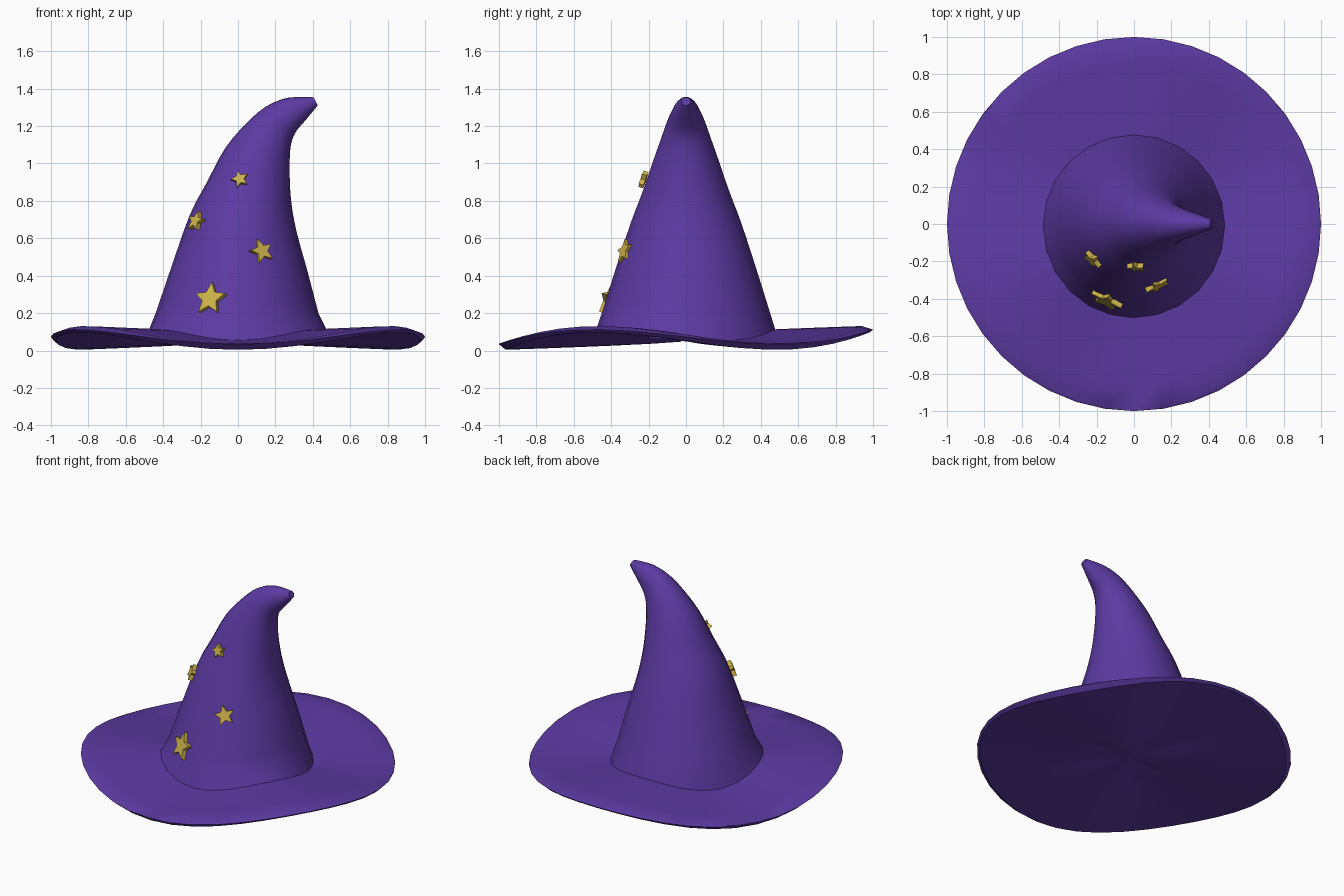
import bpy
import bmesh
import math
from mathutils import Vector, Matrix

if "Cube" in bpy.data.objects:
    bpy.data.objects.remove(bpy.data.objects["Cube"], do_unlink=True)


def make_material(name, rgb):
    mat = bpy.data.materials.new(name)
    mat.use_nodes = True
    mat.diffuse_color = (*rgb, 1)
    mat.node_tree.nodes["Principled BSDF"].inputs["Base Color"].default_value = (*rgb, 1)
    return mat


purple = make_material("purple felt", (0.108, 0.042, 0.365))
gold = make_material("gold", (0.62, 0.45, 0.07))


def finish(name, bm, mat, smooth_angle=None):
    bmesh.ops.recalc_face_normals(bm, faces=bm.faces)
    mesh = bpy.data.meshes.new(name)
    bm.to_mesh(mesh)
    bm.free()
    mesh.materials.append(mat)
    obj = bpy.data.objects.new(name, mesh)
    bpy.context.collection.objects.link(obj)
    if smooth_angle:
        bpy.ops.object.select_all(action="DESELECT")
        obj.select_set(True)
        bpy.context.view_layer.objects.active = obj
        bpy.ops.object.shade_smooth_by_angle(angle=math.radians(smooth_angle))
    return obj


def loft(rings):
    """Skin closed rings of points and cap both ends."""
    bm = bmesh.new()
    loops = [[bm.verts.new(p) for p in ring] for ring in rings]
    n = len(loops[0])
    for a, b in zip(loops, loops[1:]):
        for i in range(n):
            j = (i + 1) % n
            bm.faces.new((a[i], a[j], b[j], b[i]))
    bm.faces.new(loops[0])
    bm.faces.new(loops[-1])
    return bm


def angles(n):
    return [math.tau * i / n for i in range(n)]


# Brim: a thin disc with three waves round its edge
def wave(a):
    return -math.sin(3 * a)


def brim_z(r, a):
    return 0.085 + 0.048 * wave(a) * r ** 0.7


def brim_ring(radius, drop):
    ring = []
    for a in angles(40):
        r = radius(wave(a))
        ring.append((r * math.cos(a), r * math.sin(a), brim_z(r, a) - drop(wave(a))))
    return ring


steps = [0.03, 0.2, 0.4, 0.55, 0.7, 0.85]
rings = [brim_ring(lambda w: s, lambda w: 0.034) for s in steps]
rings.append(brim_ring(lambda w: 0.975 + 0.01 * w, lambda w: 0.034))
rings.append(brim_ring(lambda w: 1.0, lambda w: 0.012 + 0.009 * w))
rings.append(brim_ring(lambda w: 0.97 - 0.03 * w, lambda w: 0.0))
rings += [brim_ring(lambda w: s, lambda w: 0.0) for s in reversed(steps)]
finish("brim", loft(rings), purple, 40)

# Crown: tapering rings that bend over to one side
# each section: left x, left z, right x, right z, half depth
sections = [
    (-0.44, 0.20, 0.43, 0.20, 0.45),
    (-0.355, 0.45, 0.37, 0.43, 0.375),
    (-0.257, 0.727, 0.312, 0.64, 0.295),
    (-0.166, 0.90, 0.283, 0.81, 0.23),
    (-0.07, 1.08, 0.276, 0.98, 0.17),
    (0.04, 1.21, 0.283, 1.10, 0.125),
    (0.15, 1.305, 0.31, 1.17, 0.092),
    (0.27, 1.352, 0.36, 1.23, 0.062),
    (0.405, 1.354, 0.426, 1.31, 0.025),
]


def spline(p, q, r, s, t):
    """Catmull-Rom blend between q and r."""
    return [0.5 * (2 * b + (c - a) * t + (2 * a - 5 * b + 4 * c - d) * t * t
                   + (3 * b - a - 3 * c + d) * t ** 3)
            for a, b, c, d in zip(p, q, r, s)]


def crown_ring(section):
    lx, lz, rx, rz, h = section
    return [((lx + rx) / 2 + (rx - lx) / 2 * math.cos(a), h * math.sin(a),
             (lz + rz) / 2 + (rz - lz) / 2 * math.cos(a)) for a in angles(24)]


base = [(0.488 * math.cos(a), 0.49 * math.sin(a) - 0.012, brim_z(0.49, a) - 0.004)
        for a in angles(24)]
crown = [base]
last = len(sections) - 1
for i in range(last):
    quad = [sections[min(max(i + k, 0), last)] for k in (-1, 0, 1, 2)]
    crown += [crown_ring(spline(*quad, t)) for t in (0, 1 / 3, 2 / 3)]
crown.append(crown_ring(sections[-1]))
finish("crown", loft(crown), purple, 50)


# Stars: extruded five-pointed plates leaning against the crown
def star(name, centre, normal, size, roll):
    outline = []
    for i in range(10):
        a = math.pi / 2 + math.pi * i / 5 + math.radians(roll)
        r = size if i % 2 == 0 else size * 0.47
        outline.append((r * math.cos(a), r * math.sin(a)))
    half = 0.014
    bm = loft([[(x, y, z) for x, y in outline] for z in (-half, half)])
    turn = Vector(normal).to_track_quat("Z", "Y").to_matrix().to_4x4()
    bm.transform(Matrix.Translation(centre) @ turn)
    finish(name, bm, gold)


star("large_star", (-0.147, -0.408, 0.275), (-0.42, -0.85, 0.32), 0.092, 0)
star("right_star", (0.125, -0.325, 0.53), (0.42, -0.85, 0.3), 0.068, 15)
star("left_star", (-0.222, -0.19, 0.69), (-0.7, -0.65, 0.38), 0.056, -5)
star("upper_star", (0.01, -0.228, 0.915), (-0.08, -0.95, 0.32), 0.048, 18)
